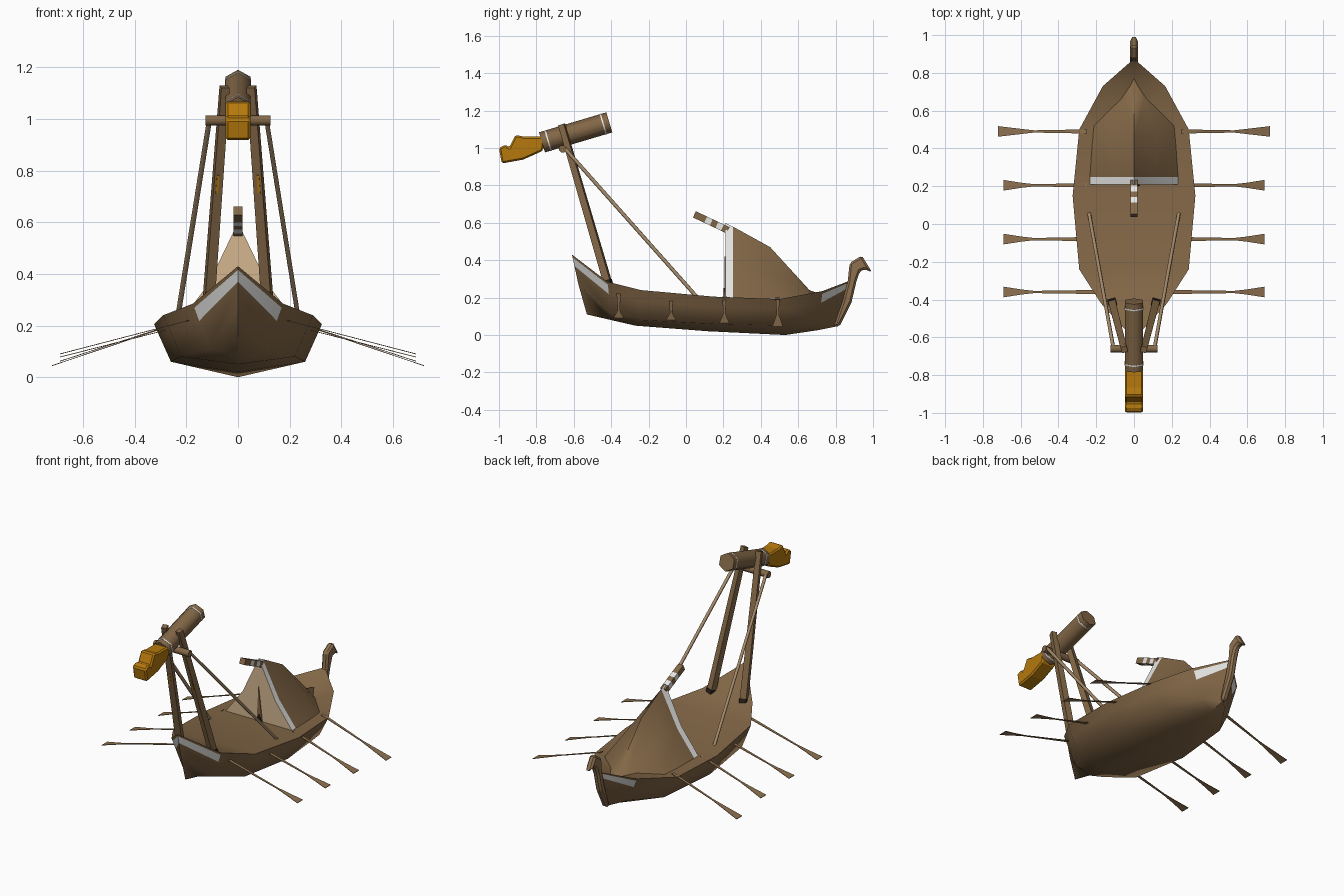
import bpy, bmesh
from math import pi
from mathutils import Vector, Matrix

cube = bpy.data.objects.get("Cube")
if cube:
    bpy.data.objects.remove(cube)


def material(name, rgb):
    m = bpy.data.materials.new(name)
    m.use_nodes = True
    m.diffuse_color = (*rgb, 1)
    bsdf = m.node_tree.nodes["Principled BSDF"]
    bsdf.inputs["Base Color"].default_value = (*rgb, 1)
    bsdf.inputs["Roughness"].default_value = 0.8
    return m


WOOD = material("brown wood", (0.225, 0.135, 0.062))
DARK = material("dark wood", (0.02, 0.014, 0.01))
PALE = material("pale wood", (0.27, 0.165, 0.08))
ROPE = material("rope", (0.38, 0.26, 0.15))
TAN = material("tan cloth", (0.66, 0.47, 0.28))
WHITE = material("white trim", (0.85, 0.85, 0.84))
GOLD = material("gold", (0.46, 0.19, 0.004))


def finish(name, bm, mats, smooth=None, bevel=0):
    bmesh.ops.recalc_face_normals(bm, faces=bm.faces[:])
    mesh = bpy.data.meshes.new(name)
    bm.to_mesh(mesh)
    bm.free()
    for m in mats:
        mesh.materials.append(m)
    obj = bpy.data.objects.new(name, mesh)
    bpy.context.collection.objects.link(obj)
    if smooth:
        bpy.ops.object.select_all(action='DESELECT')
        obj.select_set(True)
        bpy.context.view_layer.objects.active = obj
        bpy.ops.object.shade_smooth_by_angle(angle=smooth)
    if bevel:
        b = obj.modifiers.new("Bevel", 'BEVEL')
        b.width = bevel
        b.segments = 1
    return obj


def half_loft(name, rings, mats, rule, smooth=None, cap=None):
    """Skin half cross-sections, then mirror them across x = 0."""
    bm = bmesh.new()
    rows = [[bm.verts.new(p) for p in ring] for ring in rings]
    for i in range(len(rows) - 1):
        for j in range(len(rows[0]) - 1):
            f = bm.faces.new((rows[i][j], rows[i][j + 1],
                              rows[i + 1][j + 1], rows[i + 1][j]))
            f.material_index = rule(i, j)
    if cap is not None:
        bm.faces.new(rows[0]).material_index = cap
    bmesh.ops.remove_doubles(bm, verts=bm.verts[:], dist=1e-4)
    bmesh.ops.mirror(bm, geom=bm.verts[:] + bm.edges[:] + bm.faces[:],
                     axis='X', merge_dist=1e-4)
    return finish(name, bm, mats, smooth)


def beam(name, a, b, r1, r2, mat, sides=4, turn=pi / 4, smooth=None):
    a, b = Vector(a), Vector(b)
    d = b - a
    mtx = (Matrix.Translation((a + b) / 2)
           @ d.to_track_quat('Z', 'Y').to_matrix().to_4x4()
           @ Matrix.Rotation(turn, 4, 'Z'))
    bm = bmesh.new()
    bmesh.ops.create_cone(bm, cap_ends=True, segments=sides, radius1=r1,
                          radius2=r2, depth=d.length, matrix=mtx)
    return finish(name, bm, [mat], smooth)


def prism(name, pts, offset, mat, bevel=0):
    """Flat outline given thickness, centred on its plane."""
    offset = Vector(offset)
    bm = bmesh.new()
    face = bm.faces.new([bm.verts.new(Vector(p) - offset / 2) for p in pts])
    out = bmesh.ops.extrude_face_region(bm, geom=[face])["geom"]
    bmesh.ops.translate(bm, vec=offset, verts=[v for v in out if isinstance(v, bmesh.types.BMVert)])
    return finish(name, bm, [mat], None, bevel)


# Hull with sunken stern deck; a band under the rail is white at bow and stern
stations = [  # deck centre, rail, chine, keel
    ((0, -.61, .43), (0, -.61, .43), (0, -.575, .27), (0, -.53, .11)),
    ((0, -.42, .28), (.175, -.42, .285), (.11, -.40, .11), (0, -.40, .08)),
    ((0, -.24, .24), (.29, -.24, .24), (.22, -.25, .08), (0, -.27, .05)),
    ((0, .15, .205), (.325, .15, .205), (.26, .13, .06), (0, .12, .02)),
    ((0, .50, .192), (.29, .5, .192), (.21, .52, .05), (0, .53, .0)),
    ((0, .77, .20), (.165, .73, .235), (.09, .71, .07), (0, .70, .025)),
    ((0, .875, .29), (0, .875, .29), (0, .84, .18), (0, .80, .045)),
]
rings = []
for deck, rail, chine, keel in stations:
    rail, chine = Vector(rail), Vector(chine)
    rings.append([Vector(deck), rail, rail.lerp(chine, .09),
                  rail.lerp(chine, .38), chine, Vector(keel)])
half_loft("hull", rings, [WOOD, WHITE],
          lambda i, j: int(j == 2 and i in (0, 5)), smooth=1.1)

# Tent: ridge, flank and foot at each station, white front hem
tent = [  # ridge y, ridge z, flank x, flank z, foot x, foot y
    (.21, .60, .115, .36, .24, .21),
    (.25, .58, .115, .355, .238, .25),
    (.45, .47, .12, .33, .212, .52),
    (.66, .24, .055, .22, .095, .66),
    (.77, .20, 0, .20, 0, .77),
]
rings = [[(0, y, z), (fx, (y + by) / 2, fz), (bx, by, .195), (0, by, .195)]
         for y, z, fx, fz, bx, by in tent]
half_loft("tent", rings, [WOOD, WHITE, TAN],
          lambda i, j: int(i == 0 and j < 2), smooth=0.8, cap=2)
prism("tent_slit", [(-.012, .208, .21), (.025, .208, .21), (0, .208, .42)],
      (0, .006, 0), WOOD)
prism("tent_slit_base", [(-.02, .204, .2), (.03, .204, .2), (.005, .204, .25)],
      (0, .006, 0), DARK)

# Striped spar over the tent front
spar_a, spar_b = Vector((0, .045, .645)), Vector((0, .225, .56))
for k in range(6):
    beam(f"spar_section_{k + 1}", spar_a.lerp(spar_b, k / 6),
         spar_a.lerp(spar_b, (k + 1) / 6), .026, .026,
         WHITE if k in (2, 4) else WOOD)

# Stern finial
finial = [(.79, .045), (.82, .045), (.885, .175), (.912, .29), (.93, .34),
          (.955, .352), (.995, .335), (.94, .425), (.875, .385), (.865, .29),
          (.84, .19)]
prism("stern_finial", [(0, y, z) for y, z in finial], (.042, 0, 0), PALE, .011)

# Mast legs, feet, inlays, ropes and oars on both sides
oars = [(-.36, .19, .22, .09, .69), (-.08, .25, .19, .078, .69),
        (.205, .25, .205, .062, .69), (.49, .25, .203, .045, .72)]
for s, side in ((1, "left"), (-1, "right")):
    low, high = Vector((s * .117, -.41, .25)), Vector((s * .052, -.665, 1.125))
    beam(f"mast_leg_{side}", low, high, .028, .023, WOOD)
    beam(f"mast_foot_{side}", low.lerp(high, .02), low.lerp(high, .05),
         .031, .031, DARK)
    front = Vector((0, -.016, 0))
    beam(f"mast_inlay_{side}", low.lerp(high, .53) + front,
         low.lerp(high, .61) + front, .007, .007, GOLD)
    beam(f"rope_{side}", (s * .11, -.65, 1.0), (s * .24, .07, .19),
         .010, .010, ROPE, sides=6, smooth=1.2)
    for n, (y, x0, z0, z1, tip) in enumerate(oars):
        outline = [(x0, .011), (.53, .006), (.6, .014), (tip, .028)]
        pts = [(x, y + w, z0 + (z1 - z0) * (x - x0) / (tip - x0))
               for x, w in outline]
        pts += [(x, 2 * y - v, z) for x, v, z in reversed(pts)]
        prism(f"oar_{side}_{n + 1}", [(s * x, v, z) for x, v, z in pts],
              (0, 0, .003), PALE)

# Crossbar, ram log with pale rings, and its carved head
beam("crossbar", (-.125, -.66, .995), (.125, -.66, .995), .021, .021, WOOD, 8,
     pi / 8, smooth=0.9)
log_a, log_b = Vector((0, -.77, 1.03)), Vector((0, -.41, 1.137))
beam("ram_log", log_a, log_b, .056, .056, WOOD, 6, 0, smooth=1.1)
for t, end in ((.09, "front"), (.91, "back")):
    beam(f"log_ring_{end}", log_a.lerp(log_b, t - .01),
         log_a.lerp(log_b, t + .01), .0575, .0575, WHITE, 6, 0, smooth=1.1)
head = [(-1.0, 1.0), (-.965, 1.018), (-.945, 1.003), (-.912, 1.07),
        (-.865, 1.06), (-.755, 1.06), (-.765, .985), (-.87, .938), (-.985, .917)]
prism("ram_head", [(0, y, z) for y, z in head], (.096, 0, 0), GOLD, .009)
